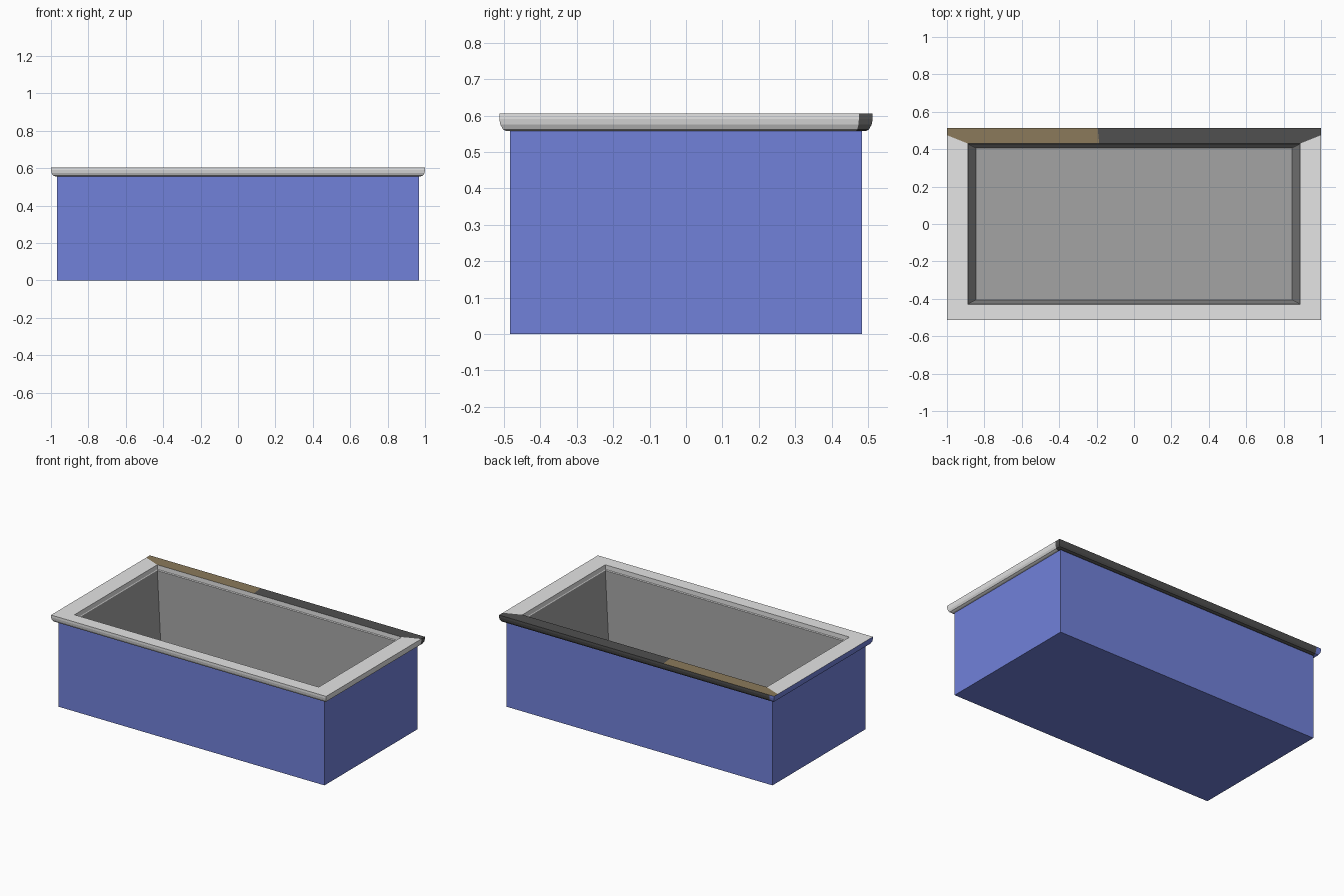
import bpy, bmesh

if "Cube" in bpy.data.objects:
    bpy.data.objects.remove(bpy.data.objects["Cube"])


def material(name, rgb):
    m = bpy.data.materials.new(name)
    m.diffuse_color = (*rgb, 1)
    m.use_nodes = True
    m.node_tree.nodes["Principled BSDF"].inputs["Base Color"].default_value = m.diffuse_color
    return m


BLUE = material("blue", (0.165, 0.22, 0.70))
LIGHT = material("light_grey", (0.78, 0.78, 0.78))
MID = material("mid_grey", (0.37, 0.37, 0.37))
DARK = material("charcoal", (0.08, 0.08, 0.08))
BROWN = material("tan_brown", (0.26, 0.195, 0.105))


def loft(rings, cap=None):
    """Rectangular rings (half x, half y, z): upward faces outward, downward inward."""
    bm = bmesh.new()
    loops = [[bm.verts.new((sx * x, sy * y, z))
              for sx, sy in ((-1, -1), (1, -1), (1, 1), (-1, 1))] for x, y, z in rings]
    for a, b in zip(loops, loops[1:]):
        for i in range(4):
            j = (i + 1) % 4
            bm.faces.new((a[i], a[j], b[j], b[i]))
    if cap == "bottom":
        bm.faces.new(loops[0][::-1])
    elif cap == "floor":
        bm.faces.new(loops[-1])
    return bm


def finish(bm, name, mats):
    me = bpy.data.meshes.new(name)
    bm.to_mesh(me)
    bm.free()
    for m in mats:
        me.materials.append(m)
    ob = bpy.data.objects.new(name, me)
    bpy.context.collection.objects.link(ob)
    return ob


# outer body and tapered inner liner
finish(loft([(0.967, 0.483, 0), (0.967, 0.483, 0.558)], "bottom"), "outer_body", [BLUE])
finish(loft([(0.885, 0.426, 0.57), (0.845, 0.407, 0.075)], "floor"), "inner_liner", [MID])

# rim moulding: rounded underside, flat top, inner lip
IX, IY, EY = 0.888, 0.43, 0.475
rim = loft([(0.964, 0.480, 0.557), (0.978, 0.493, 0.557), (0.990, 0.503, 0.562),
            (0.997, 0.510, 0.575), (1.0, 0.513, 0.590), (1.0, 0.513, 0.605),
            (IX, IY, 0.605), (IX, IY, 0.575), (0.885, 0.426, 0.57)])


def cut(point, normal):
    bmesh.ops.bisect_plane(rim, geom=rim.verts[:] + rim.edges[:] + rim.faces[:],
                           plane_co=point, plane_no=normal, dist=1e-6)


# colour boundaries: back corners, the two-tone join and the left end
slope = (EY - IY) / (1 - IX)
for s in (-1, 1):
    cut((s * IX, IY, 0), (-s * slope, 1, 0))
cut((-0.19, 0.47, 0), (1, 0.1, 0))
cut((-0.965, 0, 0), (1, 0, 0))

# rim colours by position and direction
rim.normal_update()
for f in rim.faces:
    c = f.calc_center_median()
    top = f.normal.z > 0.9
    back = c.y > IY + max(0, slope * (abs(c.x) - IX)) + 0.001
    if not top and c.x < -0.965 and (f.normal.x < -0.05 or c.y > 0):
        f.material_index = 3
    elif back and top and c.x < -0.19:
        f.material_index = 2
    elif back:
        f.material_index = 1
finish(rim, "rim", [LIGHT, DARK, BROWN, BLUE])
